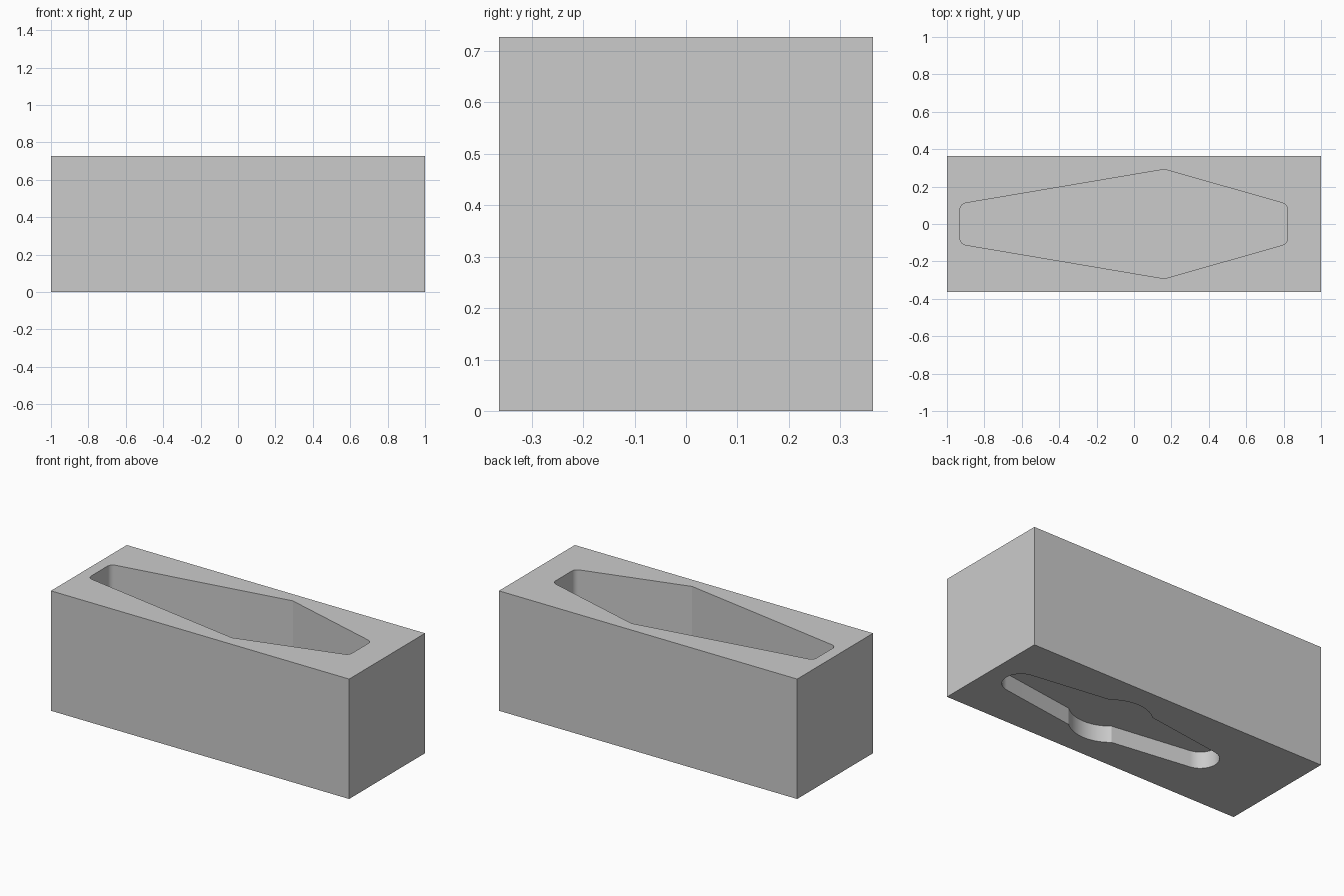
import bpy, bmesh, math
from mathutils import Vector

LENGTH, WIDTH, HEIGHT = 2.0, 0.727, 0.727
POCKET_FLOOR = 0.18
SLOT_DEPTH = 0.1
MID_X = 0.163

if "Cube" in bpy.data.objects:
    bpy.data.objects.remove(bpy.data.objects["Cube"], do_unlink=True)

grey = bpy.data.materials.new("light grey")
grey.use_nodes = True
grey.diffuse_color = (0.6, 0.6, 0.6, 1)
grey.node_tree.nodes["Principled BSDF"].inputs["Base Color"].default_value = (0.6, 0.6, 0.6, 1)


def prism(name, outline, z0, z1):
    """Extrude a counter-clockwise outline from z0 to z1."""
    bm = bmesh.new()
    face = bm.faces.new([bm.verts.new((p[0], p[1], z0)) for p in outline])
    top = bmesh.ops.extrude_face_region(bm, geom=[face])["geom"]
    bmesh.ops.translate(bm, vec=(0, 0, z1 - z0),
                        verts=[g for g in top if isinstance(g, bmesh.types.BMVert)])
    bmesh.ops.recalc_face_normals(bm, faces=bm.faces)
    mesh = bpy.data.meshes.new(name)
    bm.to_mesh(mesh)
    bm.free()
    mesh.materials.append(grey)
    obj = bpy.data.objects.new(name, mesh)
    bpy.context.collection.objects.link(obj)
    return obj


def arc(cx, cy, r, a0, a1, n):
    """Points on a circle, angles in radians."""
    return [(cx + r * math.cos(a0 + (a1 - a0) * i / n),
             cy + r * math.sin(a0 + (a1 - a0) * i / n)) for i in range(n + 1)]


def rounded(corners, n=8):
    """Polygon outline from (x, y, radius) corners, filleted where radius > 0."""
    points = []
    for i, (x, y, r) in enumerate(corners):
        p = Vector((x, y))
        if not r:
            points.append((x, y))
            continue
        a = (Vector(corners[i - 1][:2]) - p).normalized()
        b = (Vector(corners[(i + 1) % len(corners)][:2]) - p).normalized()
        half = a.angle(b) / 2
        centre = p + (a + b).normalized() * (r / math.sin(half))
        start = p + a * (r / math.tan(half)) - centre
        a0 = math.atan2(start.y, start.x)
        points += arc(centre.x, centre.y, r, a0, a0 + math.pi - 2 * half, n)
    return points


# Solid block
hx, hy = LENGTH / 2, WIDTH / 2
block = prism("block", [(-hx, -hy), (hx, -hy), (hx, hy), (-hx, hy)], 0, HEIGHT)

# Six-sided pocket in the top
pocket = prism("pocket_cutter", rounded([
    (-0.93, -0.107, 0.036), (MID_X, -0.292, 0), (0.82, -0.105, 0.036),
    (0.82, 0.105, 0.036), (MID_X, 0.292, 0), (-0.93, 0.107, 0.036)]),
    POCKET_FLOOR, HEIGHT + 0.1)

# Keyhole-like slot underneath: round middle with two tapered, round-ended arms
REACH, END_R, HUB_R = 0.625, 0.103, 0.227
tip, hub = math.radians(82), math.radians(49)
half_slot = (arc(MID_X + REACH, 0, END_R, -tip, tip, 24)
             + arc(MID_X, 0, HUB_R, hub, math.pi - hub, 20))
outline = half_slot + [(2 * MID_X - x, -y) for x, y in half_slot]
slot = prism("slot_cutter", outline, -0.1, SLOT_DEPTH)

# Cut both recesses and remove the cutters
bpy.context.view_layer.objects.active = block
block.select_set(True)
for cutter in (pocket, slot):
    mod = block.modifiers.new("cut", "BOOLEAN")
    mod.operation = "DIFFERENCE"
    mod.solver = "EXACT"
    mod.object = cutter
    bpy.ops.object.modifier_apply(modifier=mod.name)
    bpy.data.objects.remove(cutter, do_unlink=True)

bpy.ops.object.shade_smooth_by_angle(angle=math.radians(20))
